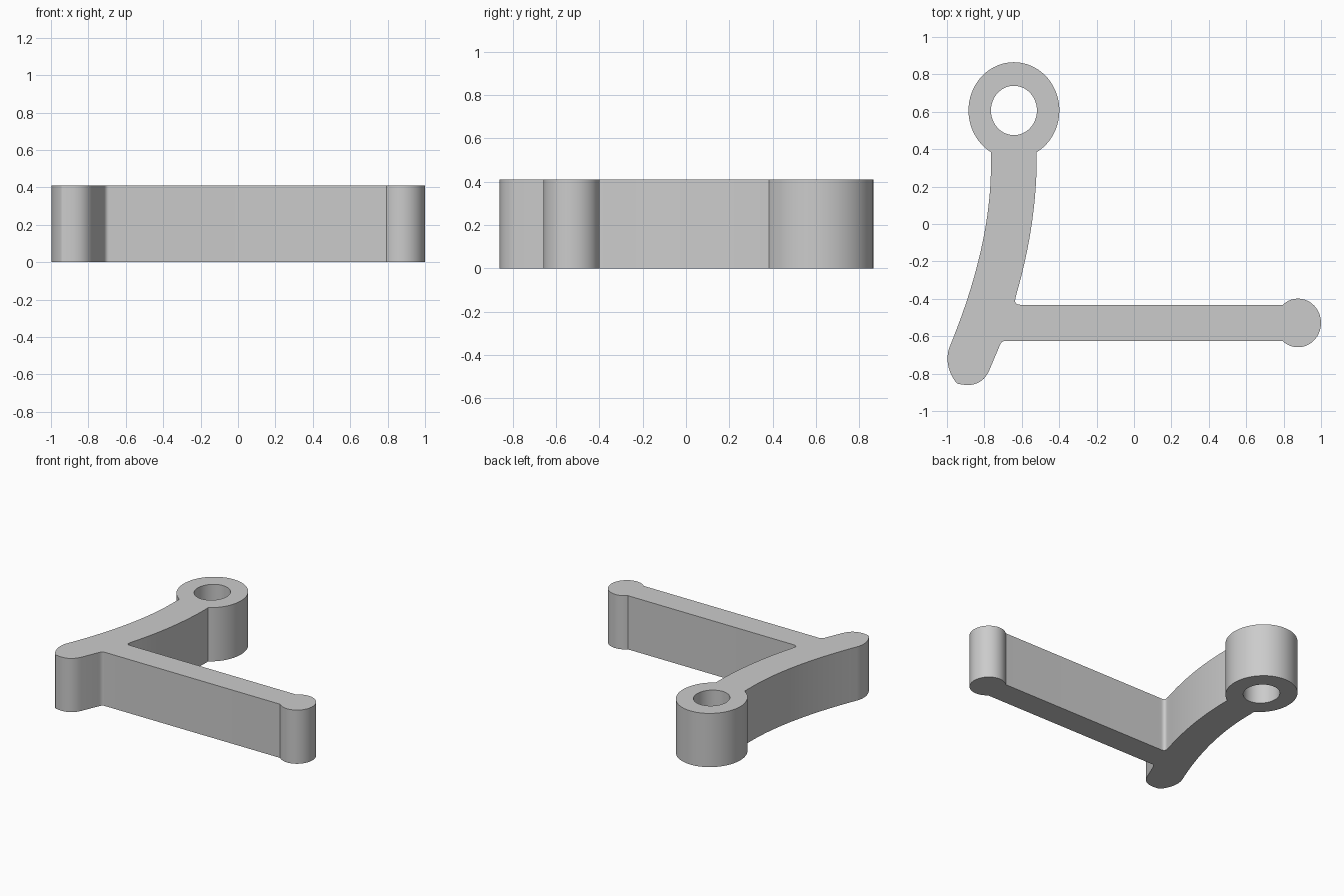
import bpy
import bmesh
from math import cos, sin, radians
from mathutils import Vector

HEIGHT = 0.41

cube = bpy.data.objects.get("Cube")
if cube:
    bpy.data.objects.remove(cube, do_unlink=True)


def arc(cx, cy, rx, ry, start, end, steps):
    """Points along an elliptical arc, angles in degrees."""
    angles = [radians(start + (end - start) * i / steps) for i in range(steps + 1)]
    return [(cx + rx * cos(a), cy + ry * sin(a)) for a in angles]


def bend(a, b, c, steps):
    """Points along a quadratic curve from a to c, pulled towards b."""
    a, b, c = Vector(a), Vector(b), Vector(c)
    ts = [i / steps for i in range(steps + 1)]
    return [tuple(a * (1 - t) ** 2 + b * 2 * t * (1 - t) + c * t * t) for t in ts]


def add_loop(bm, points):
    verts = [bm.verts.new((x, y, 0)) for x, y in points]
    return [bm.edges.new((v, verts[i - 1])) for i, v in enumerate(verts)]


# Outer outline, counterclockwise from the ring
outline = arc(-0.642, 0.607, 0.243, 0.258, -60, 240, 56)
# Curved outer side of the arm
outline += bend((-0.765, 0.31), (-0.765, -0.12), (-0.985, -0.655), 20)
# Rounded foot
outline += bend((-0.992, -0.675), (-1.012, -0.765), (-0.953, -0.845), 10)
outline += bend((-0.945, -0.853), (-0.82, -0.885), (-0.775, -0.785), 12)
outline += bend((-0.72, -0.655), (-0.71, -0.625), (-0.69, -0.625), 6)
# Straight bar with its rounded knob
outline += arc(0.877, -0.529, 0.123, 0.13, -132, 132, 40)
# Inner corner and curved inner side of the arm
outline += bend((-0.605, -0.432), (-0.645, -0.432), (-0.633, -0.395), 8)
outline += bend((-0.63, -0.38), (-0.52, 0.0), (-0.52, 0.36), 20)

bm = bmesh.new()
edges = add_loop(bm, outline)
edges += add_loop(bm, arc(-0.642, 0.607, 0.123, 0.132, 0, 352.5, 47))
bmesh.ops.triangle_fill(bm, edges=edges, use_beauty=True, use_dissolve=False)
region = bmesh.ops.extrude_face_region(bm, geom=bm.faces[:], use_keep_orig=True)
top = [g for g in region["geom"] if isinstance(g, bmesh.types.BMVert)]
bmesh.ops.translate(bm, verts=top, vec=(0, 0, HEIGHT))
bmesh.ops.recalc_face_normals(bm, faces=bm.faces[:])

mesh = bpy.data.meshes.new("lever_bracket")
bm.to_mesh(mesh)
bm.free()
bracket = bpy.data.objects.new("lever_bracket", mesh)
bpy.context.collection.objects.link(bracket)

# Plain grey finish
grey = bpy.data.materials.new("plain_grey")
grey.use_nodes = True
colour = (0.6, 0.6, 0.6, 1)
grey.diffuse_color = colour
grey.node_tree.nodes["Principled BSDF"].inputs["Base Color"].default_value = colour
mesh.materials.append(grey)

bpy.ops.object.select_all(action="DESELECT")
bracket.select_set(True)
bpy.context.view_layer.objects.active = bracket
bpy.ops.object.shade_smooth_by_angle(angle=radians(30))
